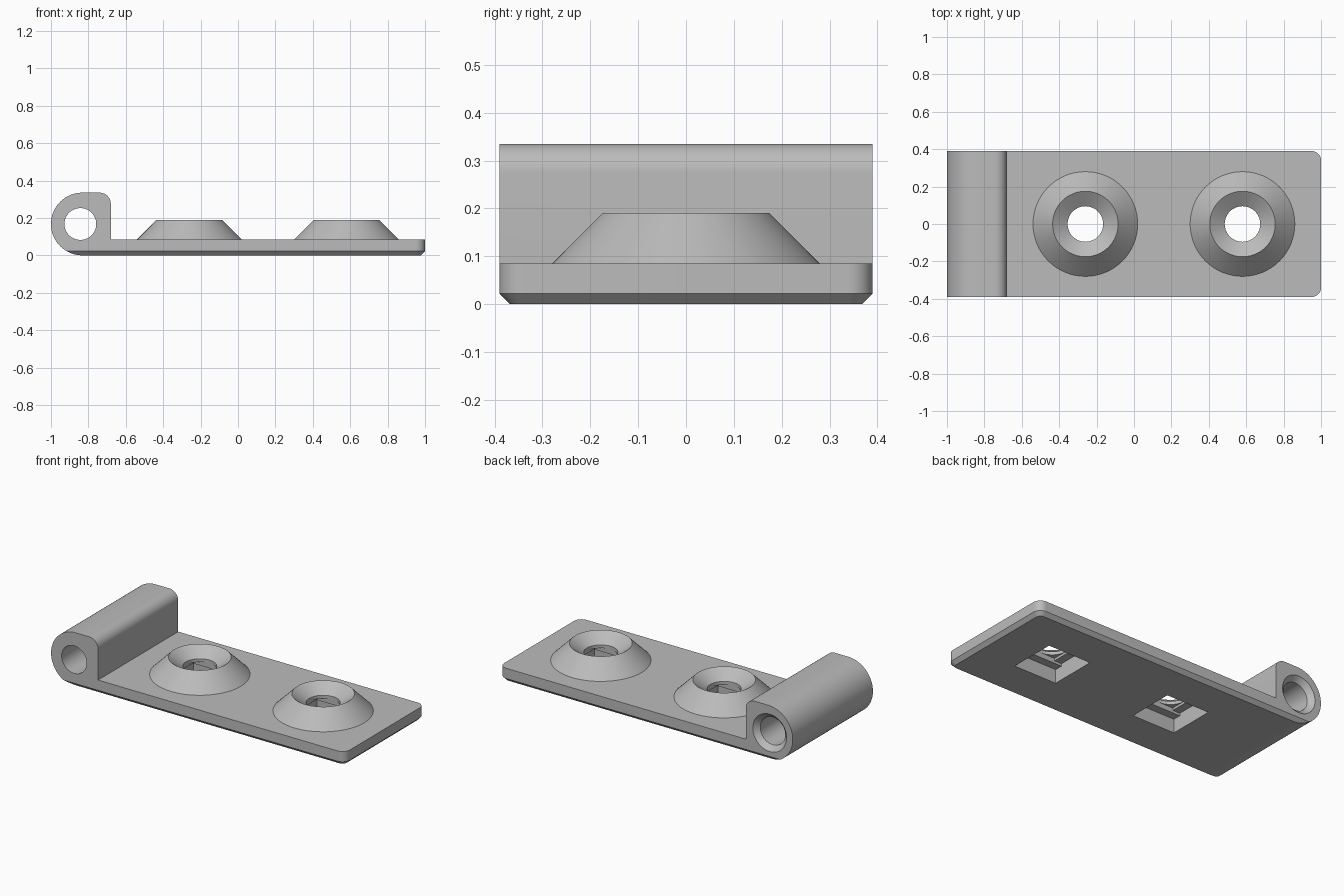
import bpy, bmesh, math
from mathutils import Matrix, Vector

cube = bpy.data.objects.get("Cube")
if cube:
    bpy.data.objects.remove(cube, do_unlink=True)

HALF_W, PLATE_T, HEIGHT, CHAMFER = 0.39, 0.085, 0.335, 0.022
RAD = HEIGHT / 2
BARREL_X = -1 + RAD

grey = bpy.data.materials.new("Grey plastic")
grey.use_nodes = True
grey.diffuse_color = (0.5, 0.5, 0.5, 1)
grey.node_tree.nodes["Principled BSDF"].inputs["Base Color"].default_value = (0.5, 0.5, 0.5, 1)


def arc(cx, cy, r, start, end, n):
    """Points along an arc, angles in degrees."""
    angles = [math.radians(start + (end - start) * i / n) for i in range(n + 1)]
    return [(cx + r * math.cos(a), cy + r * math.sin(a)) for a in angles]


def loft(name, rings):
    """Closed solid through rings with equal point counts."""
    bm = bmesh.new()
    loops = [[bm.verts.new(p) for p in ring] for ring in rings]
    n = len(loops[0])
    for a, b in zip(loops, loops[1:]):
        for i in range(n):
            j = (i + 1) % n
            bm.faces.new((a[i], a[j], b[j], b[i]))
    bm.faces.new(loops[0][::-1])
    bm.faces.new(loops[-1])
    bmesh.ops.recalc_face_normals(bm, faces=bm.faces)
    mesh = bpy.data.meshes.new(name)
    bm.to_mesh(mesh)
    bm.free()
    mesh.materials.append(grey)
    obj = bpy.data.objects.new(name, mesh)
    bpy.context.collection.objects.link(obj)
    return obj


def turned(name, x, profile):
    """Solid of revolution about a vertical axis; profile is (radius, z)."""
    return loft(name, [[(px, py, z) for px, py in arc(x, 0, r, 0, 360, 64)[:-1]]
                       for r, z in profile])


def box(name, x, sx, sy, z0, z1):
    corners = [(-1, -1), (1, -1), (1, 1), (-1, 1)]
    return loft(name, [[(x + cx * sx / 2, cy * sy / 2, z) for cx, cy in corners]
                       for z in (z0, z1)])


def combine(target, tool, operation):
    mod = target.modifiers.new("combine", 'BOOLEAN')
    mod.operation, mod.object, mod.solver = operation, tool, 'EXACT'
    bpy.context.view_layer.objects.active = target
    bpy.ops.object.modifier_apply(modifier=mod.name)
    bpy.data.objects.remove(tool, do_unlink=True)


# Side profile: plate with the hinge barrel at its right end
profile = [(1, 0), (1, PLATE_T), (-0.68, PLATE_T)]
profile += arc(-0.74, HEIGHT - 0.06, 0.06, 0, 90, 12)
profile += arc(BARREL_X, RAD, RAD, 90, 270, 48)
hinge = loft("hinge_leaf", [[(x, y, z) for x, z in profile] for y in (-HALF_W, HALF_W)])


# Rounded outer corners and chamfered lower edge
def outline(inset, z):
    r, c = 0.05 - inset, HALF_W - 0.05
    pts = [(-1.2, inset - HALF_W)] + arc(0.95, -c, r, -90, 0, 10)
    pts += arc(0.95, c, r, 0, 90, 10) + [(-1.2, HALF_W - inset)]
    return [(x, y, z) for x, y in pts]


combine(hinge, loft("envelope", [outline(CHAMFER, 0), outline(0, CHAMFER), outline(0, 0.5)]),
        'INTERSECT')

# Screw bosses with countersink, through hole and stepped square nut pocket
for x in (-0.26, 0.58):
    combine(hinge, turned("boss", x, [(0.305, 0.06), (0.175, 0.19)]), 'UNION')
    combine(hinge, turned("countersink", x, [(0.095, 0.05), (0.095, 0.135), (0.175, 0.19),
                                             (0.19, 0.2)]), 'DIFFERENCE')
    combine(hinge, box("nut_pocket", x, 0.29, 0.29, -0.1, 0.085), 'DIFFERENCE')
    combine(hinge, box("bridge_slot", x, 0.29, 0.19, -0.1, 0.1), 'DIFFERENCE')
    combine(hinge, box("bridge_square", x, 0.19, 0.19, -0.1, 0.115), 'DIFFERENCE')

# Pin hole along the barrel, flared at the back
bore = turned("pin_bore", 0, [(0.085, -0.5), (0.085, 0.36), (0.115, HALF_W), (0.125, 0.4)])
bore.data.transform(Matrix.Translation(Vector((-0.843, 0, RAD)))
                    @ Matrix.Rotation(math.radians(-90), 4, 'X'))
combine(hinge, bore, 'DIFFERENCE')

bpy.ops.object.select_all(action='DESELECT')
hinge.select_set(True)
bpy.context.view_layer.objects.active = hinge
bpy.ops.object.shade_smooth_by_angle(angle=math.radians(25))
